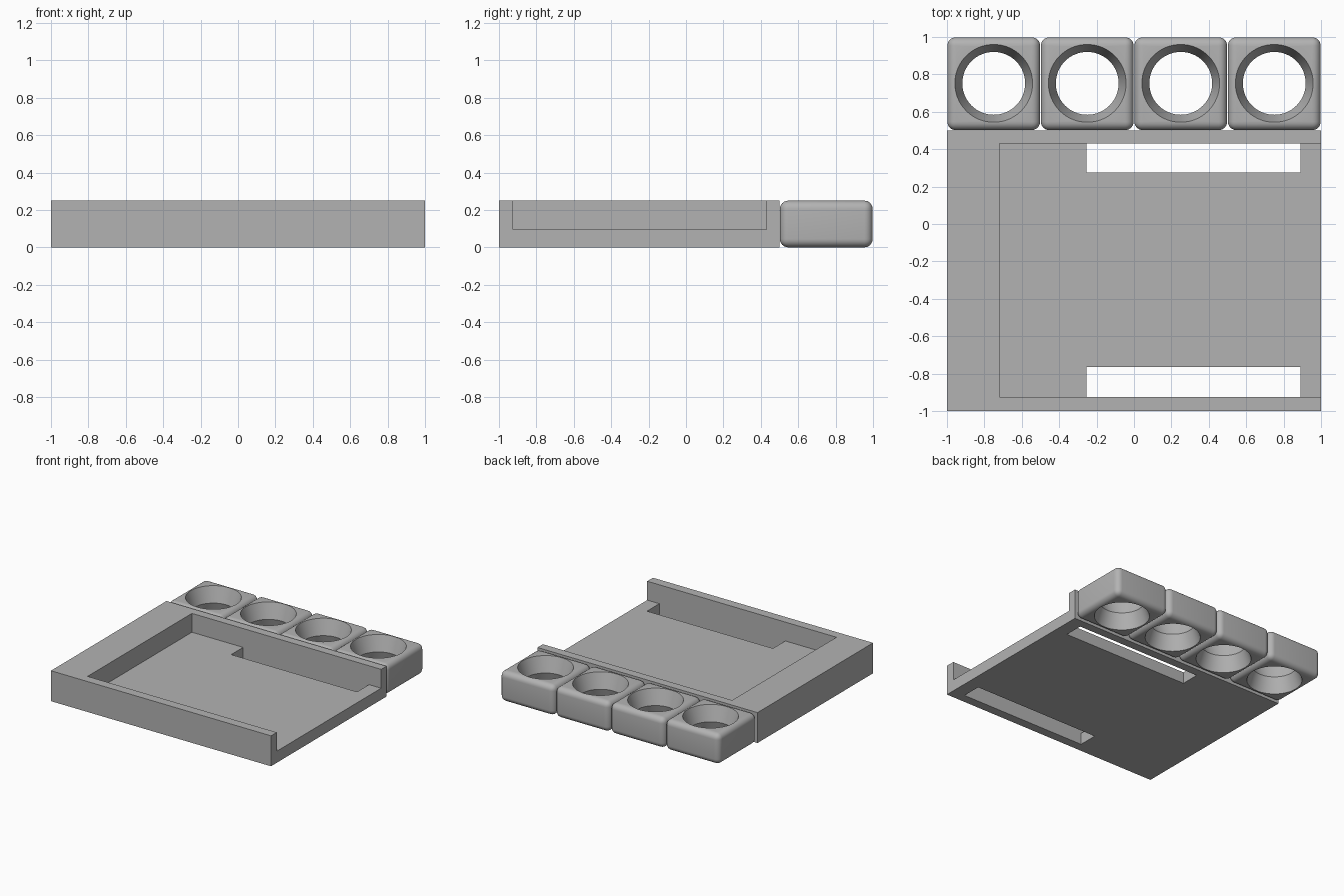
import bpy, bmesh, math
from mathutils import Matrix, Vector

cube = bpy.data.objects.get("Cube")
if cube:
    bpy.data.objects.remove(cube, do_unlink=True)

grey = bpy.data.materials.new("plain grey")
grey.use_nodes = True
grey.diffuse_color = (0.45, 0.45, 0.45, 1)
grey.node_tree.nodes["Principled BSDF"].inputs["Base Color"].default_value = grey.diffuse_color


def finish(name, bm):
    bmesh.ops.recalc_face_normals(bm, faces=bm.faces)
    mesh = bpy.data.meshes.new(name)
    bm.to_mesh(mesh)
    bm.free()
    mesh.materials.append(grey)
    obj = bpy.data.objects.new(name, mesh)
    bpy.context.collection.objects.link(obj)
    return obj


def box(name, low, high, bevel=0):
    low, high = Vector(low), Vector(high)
    bm = bmesh.new()
    bmesh.ops.create_cube(bm, size=1, matrix=Matrix.Translation((low + high) / 2)
                          @ Matrix.Diagonal((*(high - low), 1)))
    if bevel:
        bmesh.ops.bevel(bm, geom=bm.edges[:], offset=bevel, segments=6,
                        profile=0.5, affect='EDGES')
    return finish(name, bm)


def hourglass(name, x, y, rings, sides=64):
    """Closed turned shape from (radius, height) rings."""
    bm = bmesh.new()
    loops = [[bm.verts.new((x + r * math.cos(math.tau * i / sides),
                            y + r * math.sin(math.tau * i / sides), z))
              for i in range(sides)] for r, z in rings]
    for a, b in zip(loops, loops[1:]):
        for i in range(sides):
            j = (i + 1) % sides
            bm.faces.new((a[i], a[j], b[j], b[i]))
    bm.faces.new(loops[0])
    bm.faces.new(loops[-1])
    return finish(name, bm)


def select(obj):
    bpy.ops.object.select_all(action='DESELECT')
    obj.select_set(True)
    bpy.context.view_layer.objects.active = obj


def cut(obj, cutter):
    mod = obj.modifiers.new("cut", 'BOOLEAN')
    mod.operation, mod.solver, mod.object = 'DIFFERENCE', 'EXACT', cutter
    select(obj)
    bpy.ops.object.modifier_apply(modifier=mod.name)
    bpy.data.objects.remove(cutter, do_unlink=True)


HEIGHT = 0.25
FLOOR = 0.095
FRONT, BACK = -0.925, 0.43   # inner faces of the side walls

# Tray with a pocket open on the left end and a slot along each wall
tray = box("tray", (-1, -1, 0), (1, 0.5, HEIGHT))
cut(tray, box("pocket_cutter", (-0.72, FRONT, FLOOR), (1.2, BACK, 0.5)))
for y0, y1 in ((FRONT, FRONT + 0.16), (BACK - 0.155, BACK)):
    cut(tray, box("slot_cutter", (-0.255, y0, -0.1), (0.89, y1, 0.2)))

# Row of rounded blocks, each with a hole pinched at mid height
RIM, WAIST, OVER = 0.208, 0.168, 0.05
slope = (RIM - WAIST) / (HEIGHT / 2)
wide = RIM + slope * OVER
for n in range(4):
    x = -0.75 + 0.5 * n
    block = box(f"ring_block_{n + 1}", (x - 0.248, 0.502, 0), (x + 0.248, 0.998, HEIGHT), 0.045)
    cut(block, hourglass("hole_cutter", x, 0.752,
                         ((wide, -OVER), (WAIST, HEIGHT / 2), (wide, HEIGHT + OVER))))
    select(block)
    bpy.ops.object.shade_smooth_by_angle(angle=math.radians(30))
